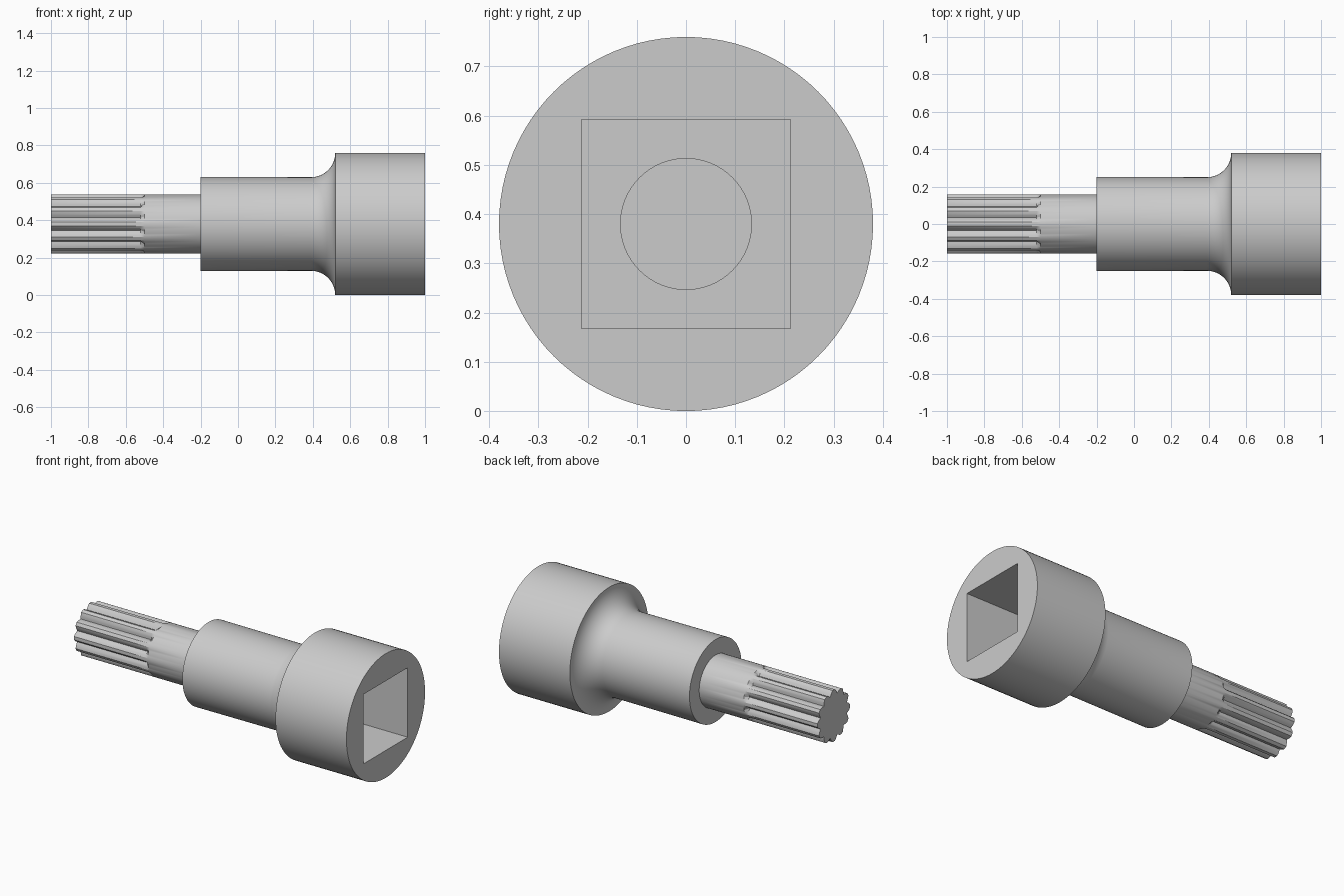
import bpy, bmesh
from math import sin, cos, pi, radians
from mathutils import Matrix

if "Cube" in bpy.data.objects:
    bpy.data.objects.remove(bpy.data.objects["Cube"])

AXIS_Z = 0.38
TEETH = 12
SEG = 96


def make_object(name, bm):
    bmesh.ops.remove_doubles(bm, verts=bm.verts, dist=1e-5)
    bmesh.ops.recalc_face_normals(bm, faces=bm.faces)
    mesh = bpy.data.meshes.new(name)
    bm.to_mesh(mesh)
    bm.free()
    ob = bpy.data.objects.new(name, mesh)
    bpy.context.collection.objects.link(ob)
    return ob


def loft(name, sections):
    """Skin rings along x; each section is (x, radius function of angle)."""
    bm = bmesh.new()
    angles = [2 * pi * i / SEG for i in range(SEG)]
    rings = [[bm.verts.new((x, r(a) * sin(a), AXIS_Z + r(a) * cos(a))) for a in angles]
             for x, r in sections]
    for lo, hi in zip(rings, rings[1:]):
        for i in range(SEG):
            j = (i + 1) % SEG
            bm.faces.new((lo[i], lo[j], hi[j], hi[i]))
    bm.faces.new(rings[0])
    bm.faces.new(rings[-1])
    return make_object(name, bm)


def round_r(radius):
    return lambda a: radius


def spline_r(a):
    # Flat-topped teeth separated by V grooves
    step = 2 * pi / TEETH
    t = abs((a / step + 0.5) % 1 - 0.5) * 2      # 0 on tooth, 1 in groove
    return 0.158 if t < 0.3 else 0.158 - 0.027 * (t - 0.3) / 0.7


def smooth(ob):
    bpy.ops.object.select_all(action='DESELECT')
    ob.select_set(True)
    bpy.context.view_layer.objects.active = ob
    bpy.ops.object.shade_smooth_by_angle(angle=radians(25))


# Socket body: collar, concave fillet and drive head
fillet = [(0.39 + 0.13 * sin(t), 0.38 - 0.13 * cos(t))
          for t in [pi / 2 * i / 10 for i in range(11)]]
profile = [(-0.2, 0.252)] + fillet + [(1.0, 0.38)]
body = loft("socket_body", [(x, round_r(r)) for x, r in profile])

# Square drive recess with a round bore behind it
bm = bmesh.new()
bmesh.ops.create_cube(bm, size=1, matrix=Matrix.Translation((0.8, 0, AXIS_Z))
                      @ Matrix.Diagonal((0.52, 0.425, 0.425, 1)))
square = make_object("square_cutter", bm)
bore = loft("bore_cutter", [(0.2, round_r(0.133)), (0.6, round_r(0.133))])
for cutter in (square, bore):
    cutter.hide_render = True
    mod = body.modifiers.new(cutter.name, 'BOOLEAN')
    mod.operation = 'DIFFERENCE'
    mod.solver = 'EXACT'
    mod.object = cutter
    bpy.context.view_layer.objects.active = body
    bpy.ops.object.modifier_apply(modifier=mod.name)
    bpy.data.objects.remove(cutter)
smooth(body)

# Bit: splined tip whose grooves run out into a round shank
bit = loft("splined_bit", [(-1.0, spline_r), (-0.52, spline_r),
                           (-0.5, round_r(0.158)), (-0.2, round_r(0.158))])
smooth(bit)
